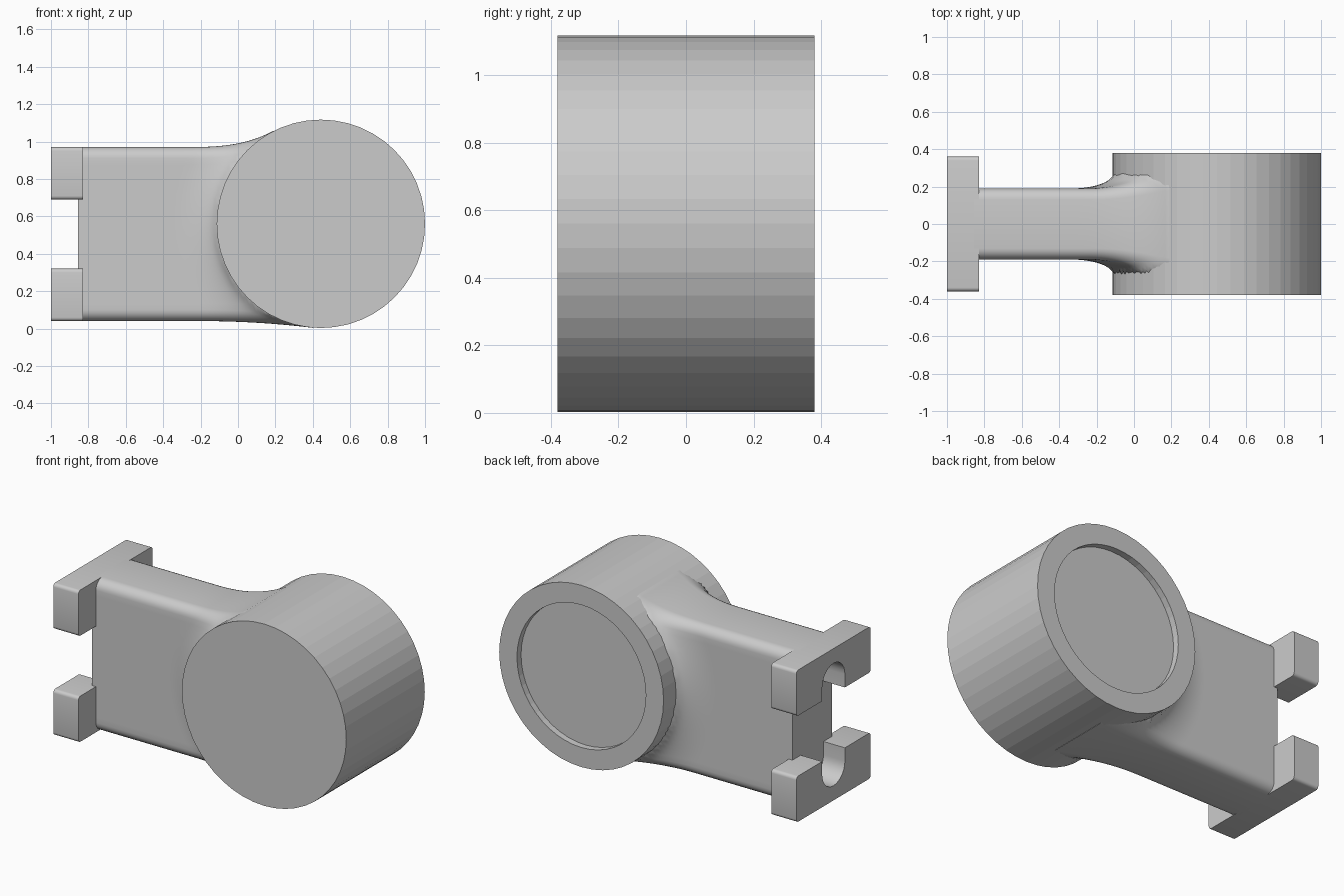
import bpy, bmesh, math

cube = bpy.data.objects.get("Cube")
if cube:
    bpy.data.objects.remove(cube)

grey = bpy.data.materials.new("plain grey")
grey.use_nodes = True
GREY = (0.6, 0.6, 0.6, 1)
grey.diffuse_color = GREY
grey.node_tree.nodes["Principled BSDF"].inputs["Base Color"].default_value = GREY

CX, CZ, R, DEPTH = 0.443, 0.56, 0.557, 0.38   # drum centre, radius, half depth
LOW, HIGH, WIDTH = 0.04, 0.97, 0.19           # arm bottom, top, half width


def arc(cy, cz, r, start, end, steps):
    """Points on an arc, angles in degrees."""
    angles = [math.radians(start + (end - start) * i / steps) for i in range(steps + 1)]
    return [(cy + r * math.cos(a), cz + r * math.sin(a)) for a in angles]


def loft(name, rings, smooth=None):
    """Skin a list of equal closed rings and cap both ends."""
    bm = bmesh.new()
    loops = [[bm.verts.new(p) for p in ring] for ring in rings]
    for a, b in zip(loops, loops[1:]):
        for i in range(len(a)):
            j = (i + 1) % len(a)
            bm.faces.new((a[i], a[j], b[j], b[i]))
    bm.faces.new(loops[0])
    bm.faces.new(loops[-1])
    bmesh.ops.recalc_face_normals(bm, faces=bm.faces)
    mesh = bpy.data.meshes.new(name)
    bm.to_mesh(mesh)
    bm.free()
    mesh.materials.append(grey)
    obj = bpy.data.objects.new(name, mesh)
    bpy.context.collection.objects.link(obj)
    if smooth:
        bpy.ops.object.select_all(action='DESELECT')
        obj.select_set(True)
        bpy.context.view_layer.objects.active = obj
        bpy.ops.object.shade_smooth_by_angle(angle=math.radians(smooth))
    return obj


# Drum: plain at the front, shallow round recess at the back
drum_profile = [(R, -DEPTH), (R, DEPTH), (0.437, DEPTH), (0.437, DEPTH - 0.04)]
loft("drum", [[(x, y, z) for x, z in arc(CX, CZ, r, 0, 352.5, 47)]
              for r, y in drum_profile])


# Arm: rounded bar whose top, bottom and sides flare into the drum
def arm_ring(x):
    reach = max(0.0, R * R - (x - CX) ** 2) ** 0.5
    top = HIGH + 0.745 * max(0, x + 0.3) ** 3
    if x > 0.2:
        top = min(top, CZ + reach - 0.006)
    bottom = LOW - 0.1 * max(0, x + 0.2) ** 2
    r = 0.06
    side = WIDTH - r
    rows = [bottom + r + (top - bottom - 2 * r) * i / 24 for i in range(1, 24)]
    section = (arc(side, bottom + r, r, -90, 0, 6) + [(WIDTH, z) for z in rows]
               + arc(side, top - r, r, 0, 90, 6) + arc(-side, top - r, r, 90, 180, 6)
               + [(-WIDTH, z) for z in reversed(rows)]
               + arc(-side, bottom + r, r, 180, 270, 6))
    ring = []
    for y, z in section:
        gap = math.hypot(x - CX, z - CZ) - R
        u = min(1, max(0, 1 - gap / 0.22))
        flare = 0.08 * (1 - math.sqrt(1 - u * u))
        ring.append((x, y * (1 + flare / WIDTH), z))
    return ring


START, END, STEPS = -0.855, 0.4, 70
loft("arm", [arm_ring(START + (END - START) * i / STEPS) for i in range(STEPS + 1)], 40)

# Mounting jaws: a pair of blocks, each with a round-bottomed notch
half, jaw_top, r, notch = 0.36, 0.32, 0.02, 0.11
outline = (arc(-half + r, LOW + r, r, 180, 270, 4) + arc(half - r, LOW + r, r, -90, 0, 4)
           + arc(half - r, jaw_top - r, r, 0, 90, 4) + [(notch, jaw_top)]
           + arc(0, 0.24, notch, 0, -180, 14) + [(-notch, jaw_top)]
           + arc(-half + r, jaw_top - r, r, 90, 180, 4))
for name, flip in (("lower_jaw", False), ("upper_jaw", True)):
    loft(name, [[(x, y, LOW + HIGH - z if flip else z) for y, z in outline]
                for x in (-1, -0.83)], 35)
